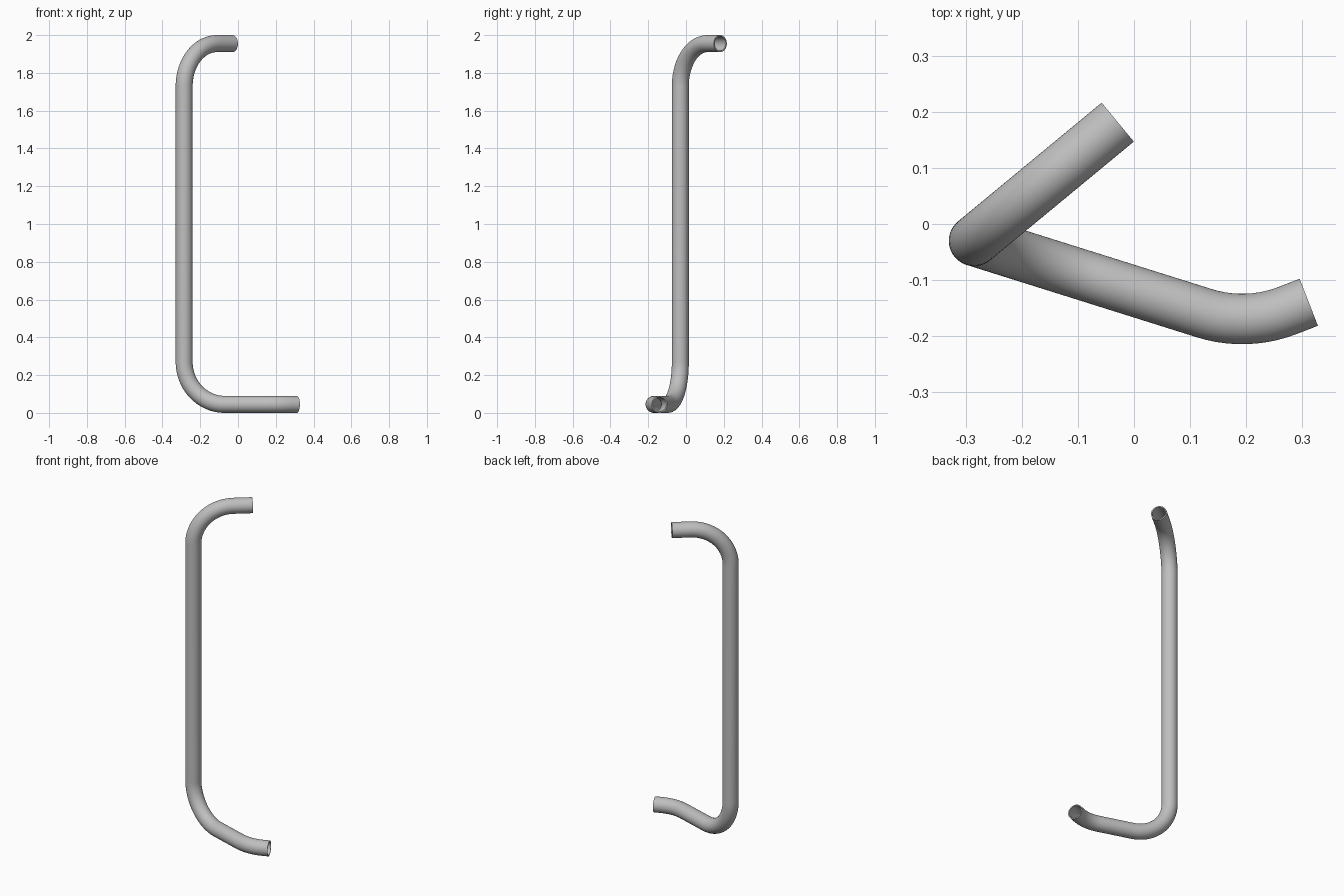
import bpy, bmesh, math
from mathutils import Vector

cube = bpy.data.objects.get("Cube")
if cube:
    bpy.data.objects.remove(cube, do_unlink=True)

RADIUS, WALL, BEND, SIDES = 0.045, 0.007, 0.225, 48

# Corner points of the pipe run, from the upper end to the lower end
corners = [Vector(p) for p in (
    (-0.029, 0.1815, 1.955), (-0.285, -0.03, 1.955), (-0.285, -0.03, 0.045),
    (0.197, -0.1815, 0.045), (0.3115, -0.1395, 0.045))]
# Aim the last stretch so it leaves the bend at about 22 degrees
corners[3] = Vector((0.2005, -0.1826, 0.045))


def rounded_path(pts, radius, step=math.radians(4)):
    """Replace every inner corner with a circular bend; return points and tangents."""
    path = [(pts[0], (pts[1] - pts[0]).normalized())]
    for a, b, c in zip(pts, pts[1:], pts[2:]):
        d0, d1 = (b - a).normalized(), (c - b).normalized()
        turn = d0.angle(d1)
        start = b - d0 * radius * math.tan(turn / 2)
        side = (d1 - d0 * d0.dot(d1)).normalized()
        n = math.ceil(turn / step)
        for i in range(n + 1):
            t = turn * i / n
            path.append((start + d0 * radius * math.sin(t) + side * radius * (1 - math.cos(t)),
                         d0 * math.cos(t) + side * math.sin(t)))
    path.append((pts[-1], (pts[-1] - pts[-2]).normalized()))
    return path


def hollow_pipe(name, path, material):
    """Sweep a ring along the path, outside and back through the inside."""
    bm = bmesh.new()
    normal = path[0][1].orthogonal().normalized()
    frames, last = [], path[0][1]
    for p, t in path:
        normal = last.rotation_difference(t) @ normal
        normal = (normal - t * normal.dot(t)).normalized()
        frames.append((p, normal, t.cross(normal)))
        last = t
    rings = []
    for r, run in ((RADIUS, frames), (RADIUS - WALL, frames[::-1])):
        for p, u, v in run:
            rings.append([bm.verts.new(p + r * (u * math.cos(a) + v * math.sin(a)))
                          for a in (math.tau * k / SIDES for k in range(SIDES))])
    for r0, r1 in zip(rings, rings[1:] + rings[:1]):
        for k in range(SIDES):
            m = (k + 1) % SIDES
            bm.faces.new((r0[k], r0[m], r1[m], r1[k]))
    bmesh.ops.recalc_face_normals(bm, faces=bm.faces)
    mesh = bpy.data.meshes.new(name)
    bm.to_mesh(mesh)
    bm.free()
    mesh.materials.append(material)
    obj = bpy.data.objects.new(name, mesh)
    bpy.context.collection.objects.link(obj)
    return obj


# Plain grey metal
grey = bpy.data.materials.new("grey")
grey.use_nodes = True
grey.diffuse_color = (0.52, 0.52, 0.52, 1)
grey.node_tree.nodes["Principled BSDF"].inputs["Base Color"].default_value = (0.52, 0.52, 0.52, 1)

# Bent hollow pipe
pipe = hollow_pipe("bent_pipe", rounded_path(corners, BEND), grey)
bpy.context.view_layer.objects.active = pipe
pipe.select_set(True)
bpy.ops.object.shade_smooth_by_angle(angle=math.radians(40))
